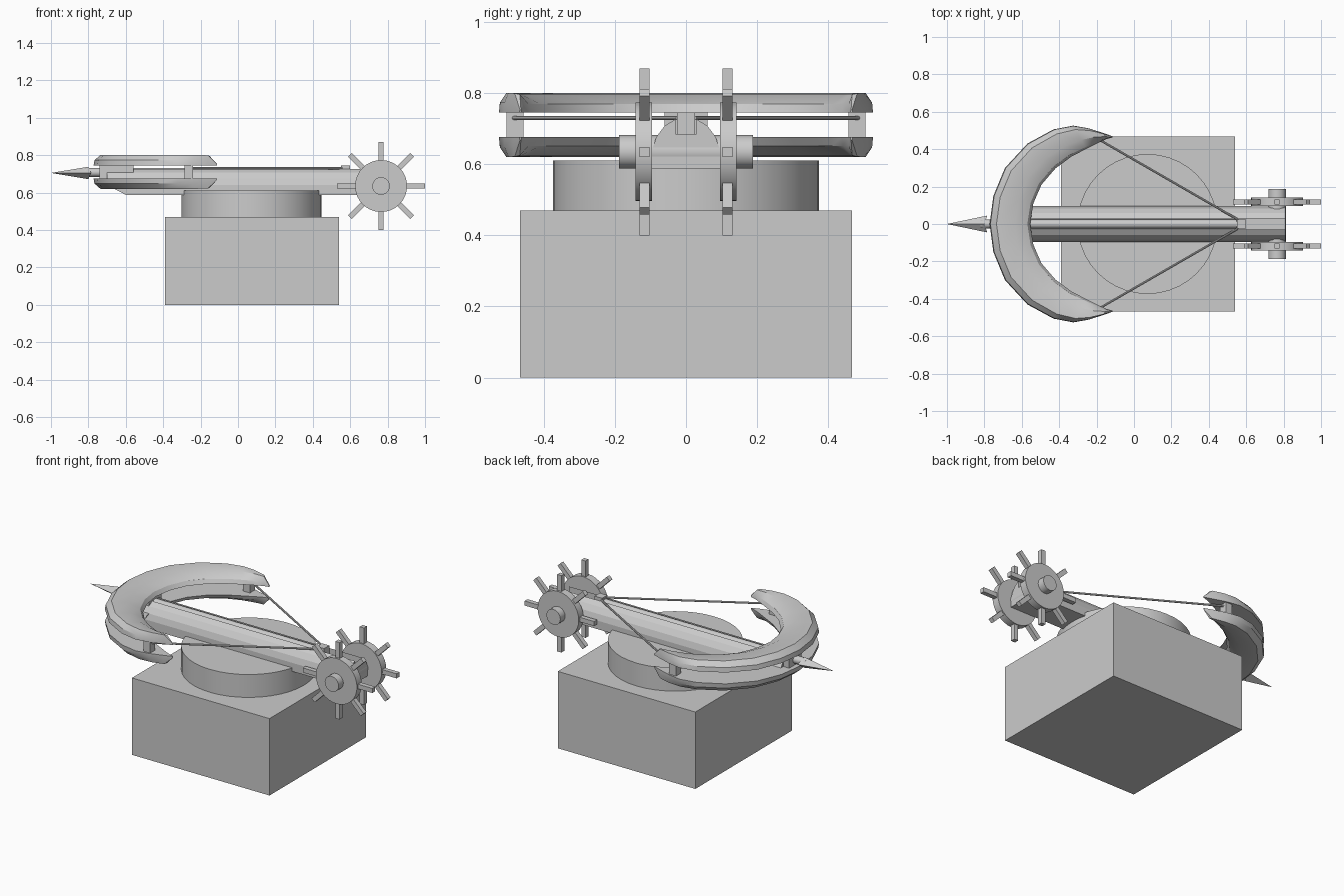
import bpy, bmesh, math
from mathutils import Vector

if "Cube" in bpy.data.objects:
    bpy.data.objects.remove(bpy.data.objects["Cube"])


def mesh_object(name, verts, faces, smooth=False):
    bm = bmesh.new()
    vs = [bm.verts.new(v) for v in verts]
    for f in faces:
        bm.faces.new([vs[i] for i in f])
    bmesh.ops.recalc_face_normals(bm, faces=bm.faces)
    me = bpy.data.meshes.new(name)
    bm.to_mesh(me)
    bm.free()
    ob = bpy.data.objects.new(name, me)
    bpy.context.collection.objects.link(ob)
    if smooth:
        smooth_angle(ob)
    return ob


def smooth_angle(ob):
    bpy.ops.object.select_all(action='DESELECT')
    ob.select_set(True)
    bpy.context.view_layer.objects.active = ob
    bpy.ops.object.shade_smooth_by_angle(angle=math.radians(30))


def box(name, x, y, z):
    verts = [(a, b, c) for a in x for b in y for c in z]
    return mesh_object(name, verts, [(0, 1, 3, 2), (4, 5, 7, 6), (0, 1, 5, 4),
                                     (2, 3, 7, 6), (0, 2, 6, 4), (1, 3, 7, 5)])


def rod(name, a, b, r, sides=24, r2=None):
    a, b = Vector(a), Vector(b)
    bpy.ops.mesh.primitive_cone_add(vertices=sides, radius1=r, radius2=r if r2 is None else r2,
                                    depth=(b - a).length, location=(a + b) / 2)
    ob = bpy.context.object
    ob.name = name
    ob.rotation_euler = (b - a).to_track_quat('Z', 'Y').to_euler()
    smooth_angle(ob)
    return ob


def loft(name, rings, smooth=False):
    n = len(rings[0])
    verts = [p for r in rings for p in r]
    faces = [(k * n + i, k * n + (i + 1) % n, (k + 1) * n + (i + 1) % n, (k + 1) * n + i)
             for k in range(len(rings) - 1) for i in range(n)]
    faces += [tuple(range(n)), tuple(range(len(verts) - n, len(verts)))]
    return mesh_object(name, verts, faces, smooth)


# Pedestal and turntable
box("pedestal", (-0.39, 0.54), (-0.467, 0.467), (0, 0.47))
rod("turntable", (0.072, 0, 0.46), (0.072, 0, 0.61), 0.374, 40)

# Stock: rounded top with a bolt groove, nose slanting up underneath
half = [(0.095, 0.588), (0.095, 0.64), (0.084, 0.676), (0.06, 0.708), (0.029, 0.727), (0.029, 0.685)]
profile = half + [(-y, z) for y, z in reversed(half)]
front = [(-0.6 - max(0, min(0.1, (z - 0.588) * 2)), y, z) for y, z in profile]
loft("stock", [front, [(0.81, y, z) for y, z in profile]])

# Block clamping the two bow plates at the nose
box("bow_clamp", (-0.74, -0.56), (-0.06, 0.06), (0.66, 0.75))

# Bow plates: stations of (outer xy, inner xy), section of (across, height)
stations = [((-0.772, 0), (-0.555, 0)), ((-0.752, 0.15), (-0.538, 0.11)),
            ((-0.69, 0.3), (-0.495, 0.21)), ((-0.57, 0.43), (-0.42, 0.297)),
            ((-0.43, 0.506), (-0.335, 0.36)), ((-0.325, 0.526), (-0.255, 0.402)),
            ((-0.245, 0.512), (-0.185, 0.437)), ((-0.165, 0.487), (-0.145, 0.455)),
            ((-0.112, 0.468), (-0.116, 0.462))]
heights = [1] * 7 + [0.97, 0.15]
section = [(0, 0), (0.02, 0.028), (0.17, 0.056), (0.62, 0.053), (0.93, 0.024), (1, 0)]
path = [(o, i, h, -1) for (o, i), h in zip(stations[:0:-1], heights[:0:-1])]
path += [(o, i, h, 1) for (o, i), h in zip(stations, heights)]
for name, base, up in (("upper_bow", 0.745, 1), ("lower_bow", 0.676, -1)):
    rings = []
    for o, i, h, side in path:
        rings.append([(o[0] + (i[0] - o[0]) * u, side * (o[1] + (i[1] - o[1]) * u),
                       base + up * v * h) for u, v in section])
    loft(name, rings, True)

# Bolt shaft and four-sided head
rod("bolt_shaft", (-0.82, 0, 0.708), (0.55, 0, 0.708), 0.024, 12)
ring = [(-0.785, 0.045, 0.705), (-0.8, 0, 0.738), (-0.785, -0.045, 0.705), (-0.8, 0, 0.672)]
mesh_object("bolt_head", ring + [(-1, 0, 0.705), (-0.82, 0, 0.705)],
            [(i, (i + 1) % 4, k) for i in range(4) for k in (4, 5)])

# Catch holding the string
box("string_catch", (0.55, 0.6), (-0.025, 0.025), (0.68, 0.745))

# Winding wheels, posts and strings on both sides
cx, cz = 0.765, 0.635
rod("axle", (cx, -0.188, cz), (cx, 0.188, cz), 0.047, 20)
for s, side in ((-1, "front"), (1, "back")):
    rod(f"{side}_wheel", (cx, s * 0.096, cz), (cx, s * 0.142, cz), 0.139, 32)
    for k in range(8):
        a = k * math.pi / 4
        spoke = box(f"{side}_wheel_handle_{k + 1}", (0.12, 0.235), (-0.014, 0.014), (-0.014, 0.014))
        spoke.location = (cx, s * 0.117, cz)
        spoke.rotation_euler = (0, a, 0)
    box(f"{side}_bow_post", (-0.285, -0.24), sorted((s * 0.457, s * 0.505)), (0.665, 0.755))
    rod(f"{side}_string", (-0.25, s * 0.488, 0.73), (0.555, s * 0.024, 0.73), 0.006, 8)
rod("string_middle", (0.553, -0.026, 0.73), (0.553, 0.026, 0.73), 0.006, 8)
